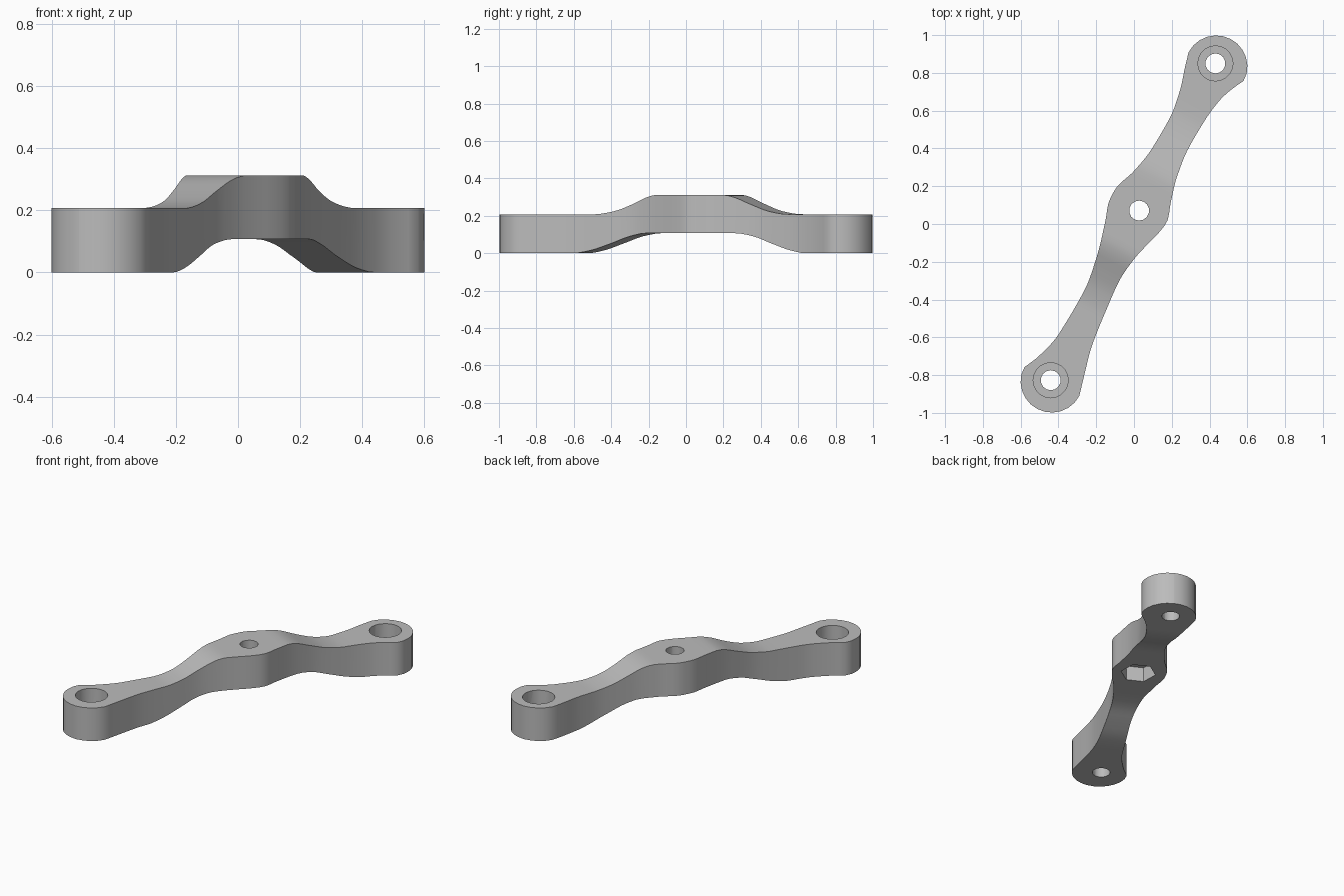
import bpy, bmesh, math
from mathutils import Matrix, Vector

old = bpy.data.objects.get("Cube")
if old:
    bpy.data.objects.remove(old, do_unlink=True)

ANGLE = math.atan2(0.886, 0.463)          # direction of the arm seen from above
TURN = Matrix.Rotation(ANGLE, 4, 'Z')
END, RADIUS, HUB = 0.94, 0.165, 0.07      # end pad centre, pad radius, hub station

grey = bpy.data.materials.new("grey_metal")
grey.use_nodes = True
grey.diffuse_color = (0.5, 0.5, 0.5, 1)
grey.node_tree.nodes["Principled BSDF"].inputs["Base Color"].default_value = (0.5, 0.5, 0.5, 1)

# Half widths along the arm on each side, and heights by distance from the hub
LEFT = [(-.94, .163), (-.86, .125), (-.7, .083), (-.435, .07), (-.242, .095), (-.055, .142),
        (.06, .174), (.11, .174), (.248, .13), (.395, .101), (.588, .092), (.74, .112),
        (.86, .145), (.94, .165)]
RIGHT = [(-.94, .165), (-.83, .137), (-.667, .1), (-.464, .08), (-.3, .07), (-.177, .084),
         (-.08, .108), (.02, .138), (.09, .149), (.183, .122), (.327, .086), (.483, .07),
         (.656, .078), (.795, .1), (.88, .132), (.94, .163)]
TOP = [(0, .312), (.2, .312), (.26, .3), (.355, .262), (.47, .223), (.58, .208), (1.2, .208)]
BOTTOM = [(0, .107), (.27, .107), (.37, .091), (.48, .053), (.61, .013), (.7, 0), (1.2, 0)]


def smooth_value(points, x):
    """Cubic interpolation that never overshoots."""
    slope = [(b[1] - a[1]) / (b[0] - a[0]) for a, b in zip(points, points[1:])]
    tangent = [slope[0]] + [2 * a * b / (a + b) if a * b > 0 else 0
                            for a, b in zip(slope, slope[1:])] + [slope[-1]]
    for i, ((x0, y0), (x1, y1)) in enumerate(zip(points, points[1:])):
        if x <= x1 or i == len(slope) - 1:
            h = x1 - x0
            u = min(max((x - x0) / h, 0), 1)
            return (y0 + (y1 - y0) * u * u * (3 - 2 * u)
                    + h * u * (1 - u) * (tangent[i] * (1 - u) - tangent[i + 1] * u))


def half_width(points, s):
    if abs(s) > END:
        return math.sqrt(max(RADIUS ** 2 - (abs(s) - END) ** 2, 0)) + 1e-4
    return smooth_value(points, s)


def new_object(name, bm):
    bmesh.ops.recalc_face_normals(bm, faces=bm.faces)
    mesh = bpy.data.meshes.new(name)
    bm.to_mesh(mesh)
    bm.free()
    obj = bpy.data.objects.new(name, mesh)
    bpy.context.collection.objects.link(obj)
    mesh.materials.append(grey)
    return obj


# Arm: rectangular sections lofted from one rounded end to the other
tips = [END + RADIUS * math.sin(math.radians(a)) for a in (15, 30, 45, 60, 75, 90)]
steps = 56
stations = ([-s for s in reversed(tips)]
            + [END * (2 * i / steps - 1) for i in range(steps + 1)] + tips)
bm = bmesh.new()
rings = []
for s in stations:
    d = abs(s - HUB)
    left, right = half_width(LEFT, s), -half_width(RIGHT, s)
    low, high = smooth_value(BOTTOM, d), smooth_value(TOP, d)
    corners = ((left, low), (right, low), (right, high), (left, high))
    rings.append([bm.verts.new(TURN @ Vector((s, t, z))) for t, z in corners])
for a, b in zip(rings, rings[1:]):
    for i in range(4):
        j = (i + 1) % 4
        bm.faces.new((a[i], a[j], b[j], b[i]))
bm.faces.new(rings[0])
bm.faces.new(rings[-1])
arm = new_object("lever_arm", bm)


def cut(x, y, radius, low, high, sides, spin=0.0):
    """Cut a straight hole or pocket into the arm."""
    bm = bmesh.new()
    place = Matrix.Translation((x, y, (low + high) / 2)) @ Matrix.Rotation(spin, 4, 'Z')
    bmesh.ops.create_cone(bm, cap_ends=True, segments=sides, radius1=radius,
                          radius2=radius, depth=high - low, matrix=place)
    cutter = new_object("hole_cutter", bm)
    cutter.hide_render = True
    mod = arm.modifiers.new("hole", 'BOOLEAN')
    mod.operation = 'DIFFERENCE'
    mod.solver = 'EXACT'
    mod.object = cutter
    bpy.context.view_layer.objects.active = arm
    bpy.ops.object.modifier_apply(modifier=mod.name)
    bpy.data.objects.remove(cutter, do_unlink=True)


# End holes with wide pockets from above
for x, y in ((0.431, 0.85), (-0.441, -0.827)):
    cut(x, y, 0.053, -0.1, 0.5, 14)
    cut(x, y, 0.093, 0.08, 0.5, 20)

# Hub hole with a six-sided pocket from below
cut(0.027, 0.071, 0.053, -0.1, 0.5, 14)
cut(0.027, 0.071, 0.104, -0.1, 0.2, 6, ANGLE)

bpy.ops.object.select_all(action='DESELECT')
arm.select_set(True)
bpy.context.view_layer.objects.active = arm
bpy.ops.object.shade_smooth_by_angle(angle=math.radians(35))
